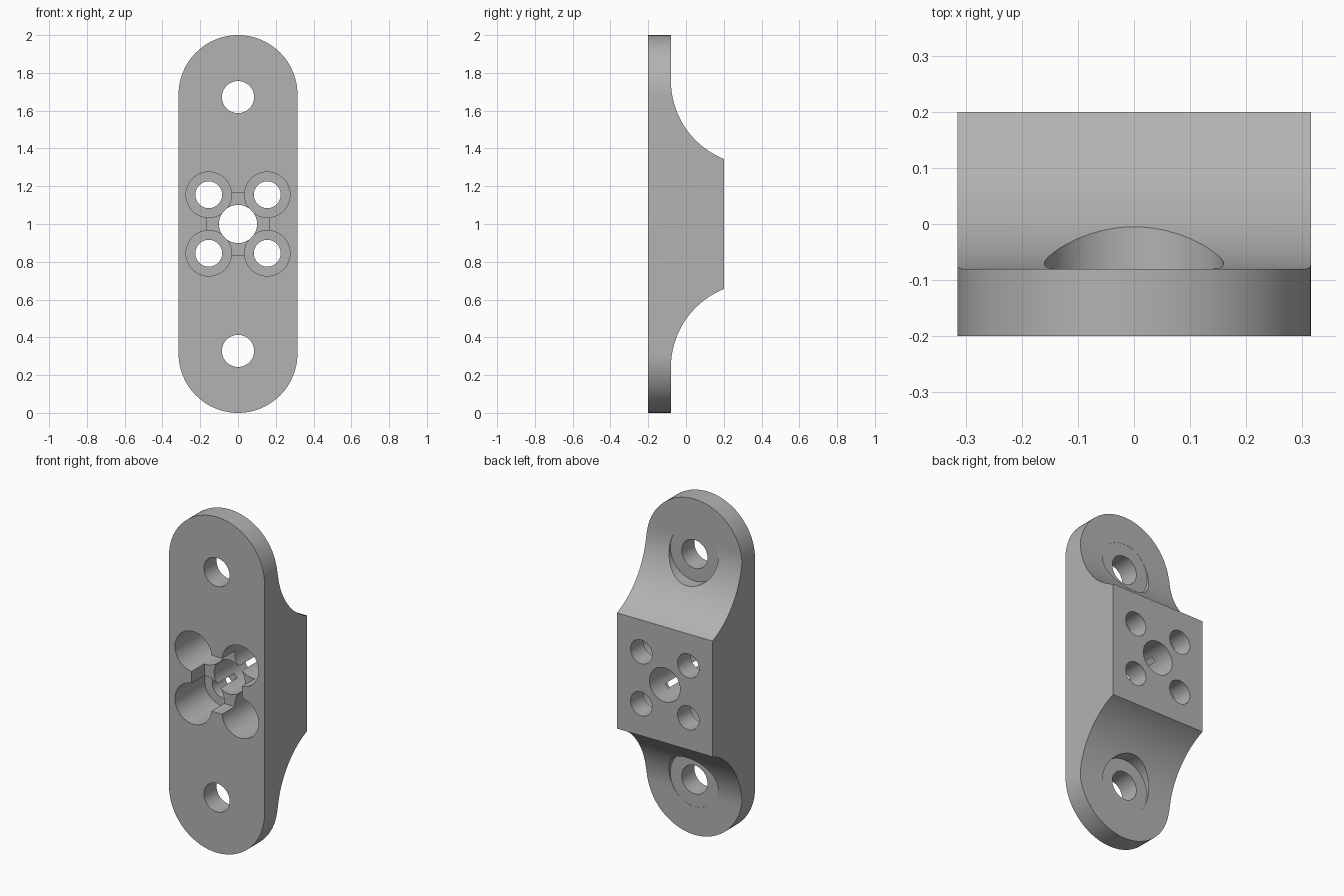
import bpy, bmesh, math
from mathutils import Vector

if "Cube" in bpy.data.objects:
    bpy.data.objects.remove(bpy.data.objects["Cube"], do_unlink=True)

BACK, FLANGE, FRONT = 0.2, -0.08, -0.2
HALF_W = 0.315

grey = bpy.data.materials.new("plain grey")
grey.use_nodes = True
grey.diffuse_color = (0.45, 0.45, 0.45, 1)
grey.node_tree.nodes["Principled BSDF"].inputs["Base Color"].default_value = grey.diffuse_color


def extrude(name, points, direction):
    """Solid prism from a flat outline."""
    bm = bmesh.new()
    face = bm.faces.new([bm.verts.new(p) for p in points])
    out = bmesh.ops.extrude_face_region(bm, geom=[face])["geom"]
    moved = [v for v in out if isinstance(v, bmesh.types.BMVert)]
    bmesh.ops.translate(bm, verts=moved, vec=Vector(direction))
    bmesh.ops.recalc_face_normals(bm, faces=bm.faces)
    mesh = bpy.data.meshes.new(name)
    bm.to_mesh(mesh)
    bm.free()
    mesh.materials.append(grey)
    obj = bpy.data.objects.new(name, mesh)
    bpy.context.collection.objects.link(obj)
    return obj


def arc(cx, cy, r, start, end, steps):
    angles = [math.radians(start + (end - start) * i / steps) for i in range(steps + 1)]
    return [(cx + r * math.cos(a), cy + r * math.sin(a)) for a in angles]


def combine(target, tool, operation):
    bpy.context.view_layer.objects.active = target
    mod = target.modifiers.new("cut", "BOOLEAN")
    mod.operation, mod.solver, mod.object = operation, "EXACT", tool
    bpy.ops.object.modifier_apply(modifier=mod.name)
    bpy.data.objects.remove(tool, do_unlink=True)


def bore(x, z, r, y0, y1):
    ring = arc(x, z, r, 0, 360, 64)[:-1]
    tool = extrude("bore_cutter", [(px, y0, pz) for px, pz in ring], (0, y1 - y0, 0))
    combine(bracket, tool, "DIFFERENCE")


# Side profile: thin flanges sweeping up to a raised central block
R = 0.448
end_angle = 180 + math.degrees(math.acos((FLANGE + R - BACK) / R))
sweep = arc(FLANGE + R, 1.76, R, 180, end_angle, 28)
upper = [(FLANGE, 2.2)] + sweep
lower = [(y, 2 - z) for y, z in reversed(upper)]
profile = [(FRONT, -0.2), (FRONT, 2.2)] + upper + lower
bracket = extrude("bracket_body", [(-0.5, y, z) for y, z in profile], (1, 0, 0))

# Round-ended front outline
outline = arc(0, 2 - HALF_W, HALF_W, 0, 180, 48) + arc(0, HALF_W, HALF_W, 180, 360, 48)
combine(bracket, extrude("outline_cutter", [(x, -0.5, z) for x, z in outline], (0, 1, 0)), "INTERSECT")

# Mounting holes with seats cut into the sweeps
for side in (-1, 1):
    z = 1 + side * 0.672
    bore(0, z, 0.16, FLANGE - 0.001, 0.5)
    bore(0, z, 0.085, -0.5, 0.5)

# Square pocket, then four counterbored holes around the central hole
P = 0.166
square = [(-P, -0.5, 1 - P), (P, -0.5, 1 - P), (P, -0.5, 1 + P), (-P, -0.5, 1 + P)]
combine(bracket, extrude("pocket_cutter", square, (0, 0.5 + FLANGE, 0)), "DIFFERENCE")
bore(0, 1, 0.101, -0.5, 0.5)
for sx in (-1, 1):
    for sz in (-1, 1):
        x, z = sx * 0.155, 1 + sz * 0.155
        bore(x, z, 0.1205, -0.5, 0.08)
        bore(x, z, 0.071, -0.5, 0.5)

# Smooth curved walls, crisp edges
bpy.ops.object.select_all(action="DESELECT")
bracket.select_set(True)
bpy.context.view_layer.objects.active = bracket
bpy.ops.object.shade_smooth_by_angle(angle=math.radians(30))
